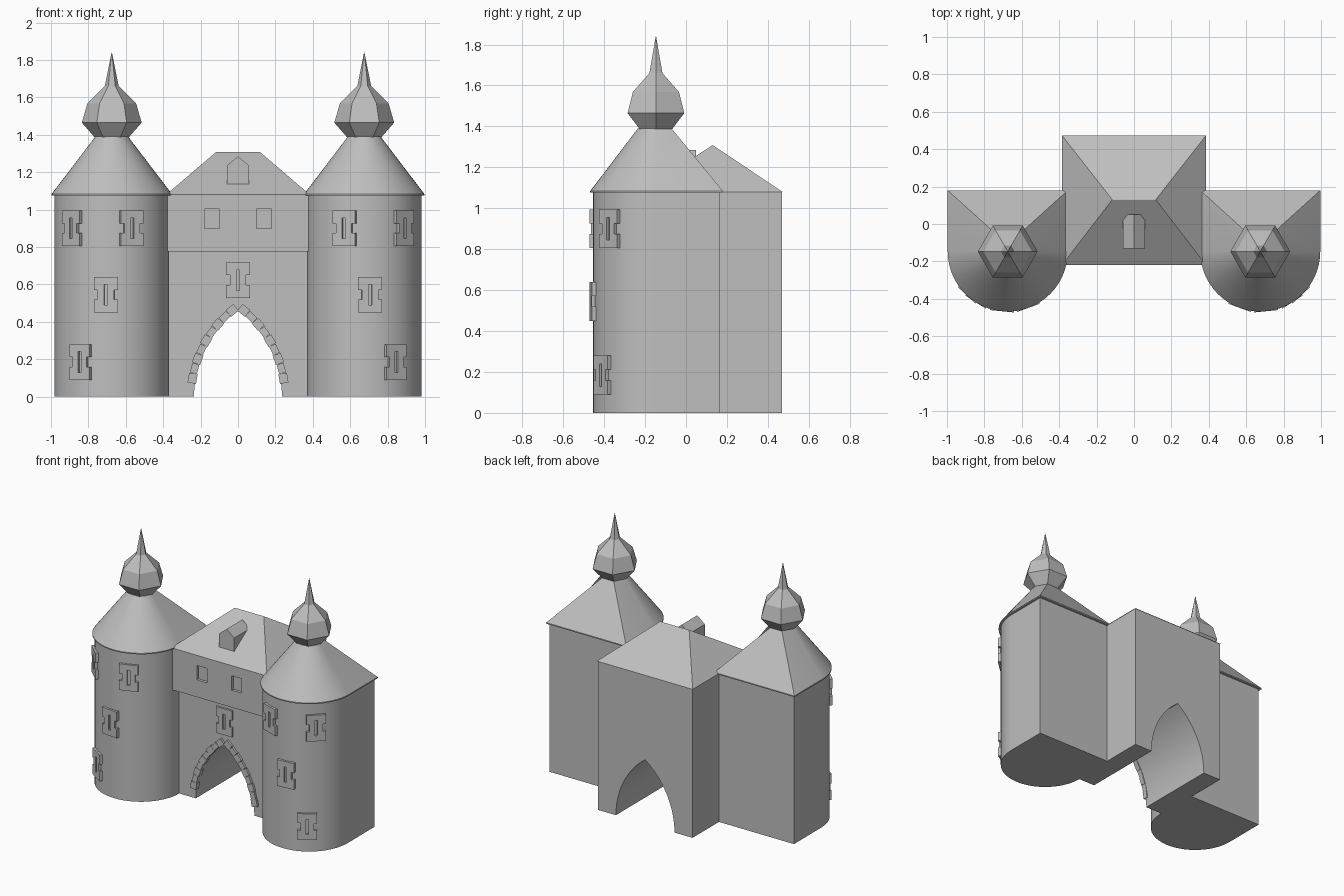
import bpy, bmesh
from math import sin, cos, asin, radians, pi
from mathutils import Matrix, Vector

cube = bpy.data.objects.get("Cube")
if cube:
    bpy.data.objects.remove(cube)

stone = bpy.data.materials.new("grey stone")
stone.use_nodes = True
GREY = (0.52, 0.52, 0.52, 1)
stone.diffuse_color = GREY
stone.node_tree.nodes["Principled BSDF"].inputs["Base Color"].default_value = GREY

TX, TY = 0.675, -0.147      # tower axis
WALL_R, EAVE_R = 0.307, 0.321
EAVE_Z = 1.08
WALL_Y = -0.148             # gate wall front
JETTY_Y = -0.215            # overhanging storey front


def finish(name, bm, smooth=False):
    bmesh.ops.recalc_face_normals(bm, faces=bm.faces)
    mesh = bpy.data.meshes.new(name)
    bm.to_mesh(mesh)
    bm.free()
    mesh.materials.append(stone)
    obj = bpy.data.objects.new(name, mesh)
    bpy.context.collection.objects.link(obj)
    if smooth:
        bpy.ops.object.select_all(action='DESELECT')
        obj.select_set(True)
        bpy.context.view_layer.objects.active = obj
        bpy.ops.object.shade_smooth_by_angle(angle=radians(25))
    return obj


def loft(name, rings, smooth=False):
    """Skin a stack of equal-length rings and close both ends."""
    bm = bmesh.new()
    rows = [[bm.verts.new(p) for p in ring] for ring in rings]
    n = len(rows[0])
    for a, b in zip(rows, rows[1:]):
        for i in range(n):
            j = (i + 1) % n
            bm.faces.new((a[i], a[j], b[j], b[i]))
    bm.faces.new(rows[0][::-1])
    bm.faces.new(rows[-1])
    return finish(name, bm, smooth)


def extrude_xz(name, outline, y0, y1, matrix=None, smooth=False):
    """Extrude an outline drawn in x and z along y."""
    m = matrix or Matrix()
    return loft(name, [[m @ Vector((x, y, z)) for x, z in outline]
                       for y in (y0, y1)], smooth)


def rect(w, h, x=0, z=0):
    return [(x - w / 2, z - h / 2), (x + w / 2, z - h / 2),
            (x + w / 2, z + h / 2), (x - w / 2, z + h / 2)]


def cut(obj, cutter):
    cutter.hide_render = True
    mod = obj.modifiers.new("cut", 'BOOLEAN')
    mod.object = cutter
    mod.solver = 'EXACT'
    bpy.context.view_layer.objects.active = obj
    bpy.ops.object.modifier_apply(modifier=mod.name)
    bpy.data.objects.remove(cutter)


def loophole(name, matrix):
    """Notched stone plate with a narrow slit; local -y faces outward."""
    w, h, notch, nz = 0.064, 0.095, 0.044, 0.026
    right = [(w, -h), (w, -nz), (notch, -nz), (notch, nz), (w, nz), (w, h)]
    outline = right + [(-x, z) for x, z in reversed(right)]
    plate = extrude_xz(name, outline, -0.014, 0.02, matrix)
    cut(plate, extrude_xz("slit_cutter", rect(0.018, 0.11), -0.05, 0.0, matrix))


# Towers: round front, square back, with roof and onion finial
STEPS = 28
ARC = [pi + pi * i / STEPS for i in range(STEPS + 1)]


def d_ring(cx, r, back, z):
    ring = [(cx + r * cos(a), TY + r * sin(a), z) for a in ARC]
    return ring + [(cx + r, back, z), (cx - r, back, z)]


def round_ring(cx, r, z):
    angles = ARC + [pi / 3, 2 * pi / 3]
    return [(cx + r * cos(a), TY + r * sin(a), z) for a in angles]


ONION = [(0.09, 1.385), (0.16, 1.465), (0.13, 1.568), (0.037, 1.66), (0.001, 1.84)]
LOOPHOLES = [(0.21, 0.9), (-0.105, 0.9), (0.03, 0.545), (0.165, 0.185)]

for side, s in (("right", -1), ("left", 1)):
    cx = s * TX
    loft(f"{side}_tower_wall",
         [d_ring(cx, WALL_R, 0.165, z) for z in (0, EAVE_Z)], True)
    loft(f"{side}_tower_roof",
         [d_ring(cx, EAVE_R, 0.18, EAVE_Z - 0.004),
          d_ring(cx, EAVE_R, 0.18, EAVE_Z + 0.004),
          round_ring(cx, 0.088, 1.39)], True)
    loft(f"{side}_tower_finial",
         [[(cx + r * cos(k * pi / 3), TY + r * sin(k * pi / 3), z)
           for k in range(6)] for r, z in ONION])
    for i, (dx, z) in enumerate(LOOPHOLES):
        turn = asin(s * dx / WALL_R)
        spot = Vector((cx + s * dx, TY - WALL_R * cos(turn), z))
        loophole(f"{side}_tower_loophole_{i + 1}",
                 Matrix.Translation(spot) @ Matrix.Rotation(turn, 4, 'Z'))

# Gatehouse body with pointed archway
HALF, APEX = 0.235, 0.465
R = (HALF ** 2 + APEX ** 2) / (2 * HALF)
SPAN = asin(APEX / R)


def arch_point(t, r=R):
    return (HALF - R + r * cos(t), r * sin(t))


half_arch = [arch_point(SPAN * i / 14) for i in range(14)]
arch = half_arch + [(0, APEX)] + [(-x, z) for x, z in reversed(half_arch)]
BODY_X = 0.38
extrude_xz("gatehouse_wall",
           [(-BODY_X, 0), (-BODY_X, EAVE_Z), (BODY_X, EAVE_Z), (BODY_X, 0)] + arch,
           WALL_Y, 0.468, smooth=True)

# Overhanging upper storey with two recessed windows
storey = extrude_xz("upper_storey", rect(2 * BODY_X, 0.305, 0, 0.9275), JETTY_Y, -0.1)
for s in (-1, 1):
    cut(storey, extrude_xz("window_cutter", rect(0.08, 0.105, s * 0.14, 0.952),
                           JETTY_Y - 0.05, JETTY_Y + 0.02))

# Hipped roof and dormer
loft("gatehouse_roof", [
    [(-0.384, JETTY_Y - 0.003, EAVE_Z), (0.384, JETTY_Y - 0.003, EAVE_Z),
     (0.384, 0.472, EAVE_Z), (-0.384, 0.472, EAVE_Z)],
    [(-0.117, 0.129, 1.308), (0.117, 0.129, 1.308),
     (0.117, 0.131, 1.308), (-0.117, 0.131, 1.308)]])
extrude_xz("dormer", [(-0.06, 1.138), (0.06, 1.138), (0.06, 1.235),
                      (0, 1.285), (-0.06, 1.235)], -0.13, 0.05)

# Loophole above the arch and the arch stones
loophole("gate_loophole", Matrix.Translation((0, WALL_Y, 0.623)))
COUNT = 9
for side, s in (("right", -1), ("left", 1)):
    for i in range(COUNT):
        t = radians(9.5 + 41.5 * i / (COUNT - 1))
        x, z = arch_point(t, R + 0.016)
        turn = Matrix.Rotation(-s * t, 4, 'Y')
        m = Matrix.Translation((s * x, WALL_Y, z)) @ turn
        width = 0.046 if i % 2 == 0 else 0.038
        extrude_xz(f"{side}_arch_stone_{i + 1}", rect(width, 0.052), -0.016, 0.02, m)
